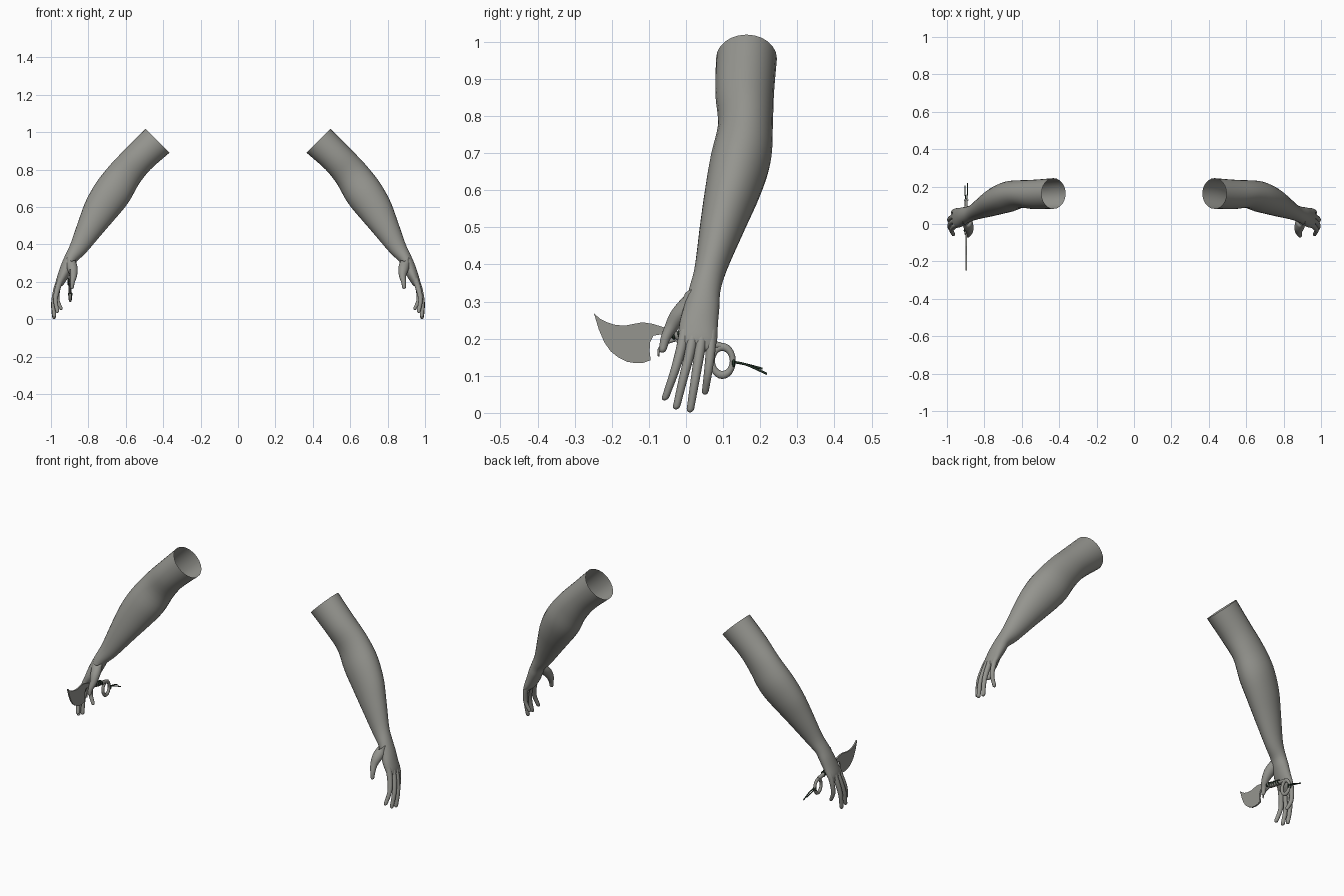
import bpy, bmesh, math
from mathutils import Vector

if "Cube" in bpy.data.objects:
    bpy.data.objects.remove(bpy.data.objects["Cube"])


def material(name, rgb):
    m = bpy.data.materials.new(name)
    m.diffuse_color = (*rgb, 1)
    m.use_nodes = True
    m.node_tree.nodes["Principled BSDF"].inputs["Base Color"].default_value = m.diffuse_color
    return m


GREY = material("warm_grey", (0.30, 0.30, 0.275))
GREEN = material("dark_green", (0.02, 0.04, 0.025))


def add_mesh(name, bm, mat, smooth=True):
    bmesh.ops.recalc_face_normals(bm, faces=bm.faces)
    me = bpy.data.meshes.new(name)
    bm.to_mesh(me)
    bm.free()
    me.materials.append(mat)
    for p in me.polygons:
        p.use_smooth = smooth
    ob = bpy.data.objects.new(name, me)
    bpy.context.collection.objects.link(ob)
    return ob


def spline(keys, steps):
    """Smooth interpolation through tuples of numbers."""
    out = []
    n = len(keys)
    for i in range(n - 1):
        p = [keys[max(i - 1, 0)], keys[i], keys[i + 1], keys[min(i + 2, n - 1)]]
        for s in range(steps):
            t = s / steps
            out.append([0.5 * (2 * b + (c - a) * t + (2 * a - 5 * b + 4 * c - d) * t * t
                               + (3 * b - a - 3 * c + d) * t ** 3)
                        for a, b, c, d in zip(*p)])
    return out + [list(keys[-1])]


def limb(name, keys, sides=16, steps=4):
    """Loft of ellipses (x, y, z, half width, half depth), open start, round end."""
    rings = spline(keys, steps)
    tip = rings[-1]
    direction = (Vector(tip[:3]) - Vector(rings[-3][:3])).normalized()
    for deg in (30, 58, 80):
        a = math.radians(deg)
        c = Vector(tip[:3]) + direction * tip[3] * math.sin(a)
        rings.append([*c, tip[3] * math.cos(a), tip[4] * math.cos(a)])
    bm = bmesh.new()
    loops = []
    for i, r in enumerate(rings):
        a, b = rings[max(i - 1, 0)], rings[min(i + 1, len(rings) - 1)]
        t = Vector((b[0] - a[0], 0, b[2] - a[2]))
        if i == 0:
            t = Vector((1, 0, -1))
        t.normalize()
        u, v = Vector((-t.z, 0, t.x)), Vector((0, 1, 0))
        c = Vector(r[:3])
        loops.append([bm.verts.new(c + u * r[3] * math.cos(k * math.tau / sides)
                                   + v * r[4] * math.sin(k * math.tau / sides))
                      for k in range(sides)])
    for a, b in zip(loops, loops[1:]):
        for k in range(sides):
            j = (k + 1) % sides
            bm.faces.new((a[k], a[j], b[j], b[k]))
    bm.faces.new(loops[-1])
    ob = add_mesh(name, bm, GREY)
    # The opposite arm
    mod = ob.modifiers.new("both_sides", 'MIRROR')
    mod.use_mirror_merge = False
    return ob


# Arms with palms, from the open shoulder end down to the knuckles
limb("arms", [
    (.430, .163, .955, .091, .082), (.530, .158, .860, .086, .079),
    (.605, .160, .775, .092, .074), (.668, .147, .683, .101, .082),
    (.730, .125, .593, .093, .075), (.785, .098, .500, .074, .061),
    (.848, .067, .390, .050, .044), (.890, .050, .330, .036, .043),
    (.912, .042, .285, .034, .048), (.932, .034, .240, .030, .052),
    (.952, .032, .197, .023, .052), (.961, .032, .178, .014, .047)], sides=24)

# Fingers and thumbs
limb("index_fingers", [(.948, -.004, .215, .016, .015), (.964, -.015, .165, .015, .014),
                       (.976, -.033, .105, .012, .012), (.966, -.055, .043, .010, .010)])
limb("middle_fingers", [(.952, .020, .215, .016, .015), (.972, .010, .160, .015, .014),
                        (.986, -.008, .090, .012, .012), (.983, -.025, .019, .010, .010)])
limb("ring_fingers", [(.952, .044, .215, .016, .015), (.973, .036, .160, .014, .014),
                      (.987, .024, .085, .012, .012), (.984, .012, .011, .010, .010)])
limb("little_fingers", [(.948, .068, .215, .015, .014), (.962, .066, .165, .013, .013),
                        (.966, .059, .105, .011, .011), (.946, .052, .058, .009, .009)])
limb("thumbs", [(.898, .025, .315, .026, .030), (.886, -.008, .275, .028, .031),
                (.880, -.035, .235, .020, .022), (.885, -.055, .200, .013, .014),
                (.888, -.062, .172, .010, .010)])

# Knife: flat curved blade running into a tang
KX = -.897
outline = [(-.248, .268), (-.232, .254), (-.213, .244), (-.190, .237), (-.165, .235),
           (-.140, .240), (-.117, .244), (-.090, .240), (-.058, .230), (0, .208),
           (.050, .195), (.085, .190), (.080, .172), (.030, .178), (-.025, .190),
           (-.040, .207), (-.065, .212), (-.088, .208), (-.097, .190), (-.098, .165),
           (-.095, .142), (-.115, .135), (-.137, .134), (-.160, .138), (-.182, .149),
           (-.203, .166), (-.220, .190), (-.235, .225)]
bm = bmesh.new()
face = bm.faces.new([bm.verts.new((KX - .004, y, z)) for y, z in outline])
ext = bmesh.ops.extrude_face_region(bm, geom=[face])
for v in ext["geom"]:
    if isinstance(v, bmesh.types.BMVert):
        v.co.x += .008
add_mesh("blade", bm, GREY, smooth=False)


def tube(name, pts, mat):
    """Round rod through (x, y, z, radius) points."""
    cu = bpy.data.curves.new(name, 'CURVE')
    cu.dimensions = '3D'
    cu.bevel_depth = 1
    cu.bevel_resolution = 2
    cu.use_fill_caps = True
    path = spline(pts, 4)
    sp = cu.splines.new('POLY')
    sp.points.add(len(path) - 1)
    for p, q in zip(sp.points, path):
        p.co = (q[0], q[1], q[2], 1)
        p.radius = q[3]
    cu.materials.append(mat)
    ob = bpy.data.objects.new(name, cu)
    bpy.context.collection.objects.link(ob)


def torus(name, centre, major, minor, rot, scale, mat, segs):
    bpy.ops.mesh.primitive_torus_add(location=centre, rotation=rot, major_radius=major,
                                     minor_radius=minor, major_segments=segs,
                                     minor_segments=8)
    ob = bpy.context.object
    ob.name = name
    ob.scale = scale
    ob.data.materials.append(mat)
    bpy.ops.object.shade_smooth()


# Grip, finger spur and pommel ring
tube("grip", [(KX, -.055, .222, .010), (KX, 0, .198, .012), (KX, .05, .187, .011),
              (KX, .095, .181, .009)], GREY)
tube("finger_spur", [(KX, -.030, .198, .006), (KX, -.055, .188, .005),
                     (KX, -.072, .172, .004), (KX, -.074, .152, .002)], GREY)
torus("pommel_ring", (KX, .098, .140), .028, .008, (0, math.pi / 2, 0), (1.35, 1, 1), GREY, 24)

# Cord wound round the grip, knotted on the ring, with two loose ends
for i in range(6):
    y = -.035 + i * .017
    torus("cord_wrap", (KX, y, .207 - .25 * (y + .02)), .012, .0035,
          (math.pi / 2 + .2, 0, 0), (1, 1, 1), GREEN, 12)
torus("cord_knot", (KX, .128, .134), .009, .0035, (math.pi / 2, 0, 0), (1, 1, 1), GREEN, 12)
for dx, y, z in ((-.006, .206, .119), (.006, .218, .105)):
    tube("cord_end", [(KX, .120, .138, .003), (KX + dx, .160, .131, .003),
                      (KX + dx, y, z, .003)], GREEN)
